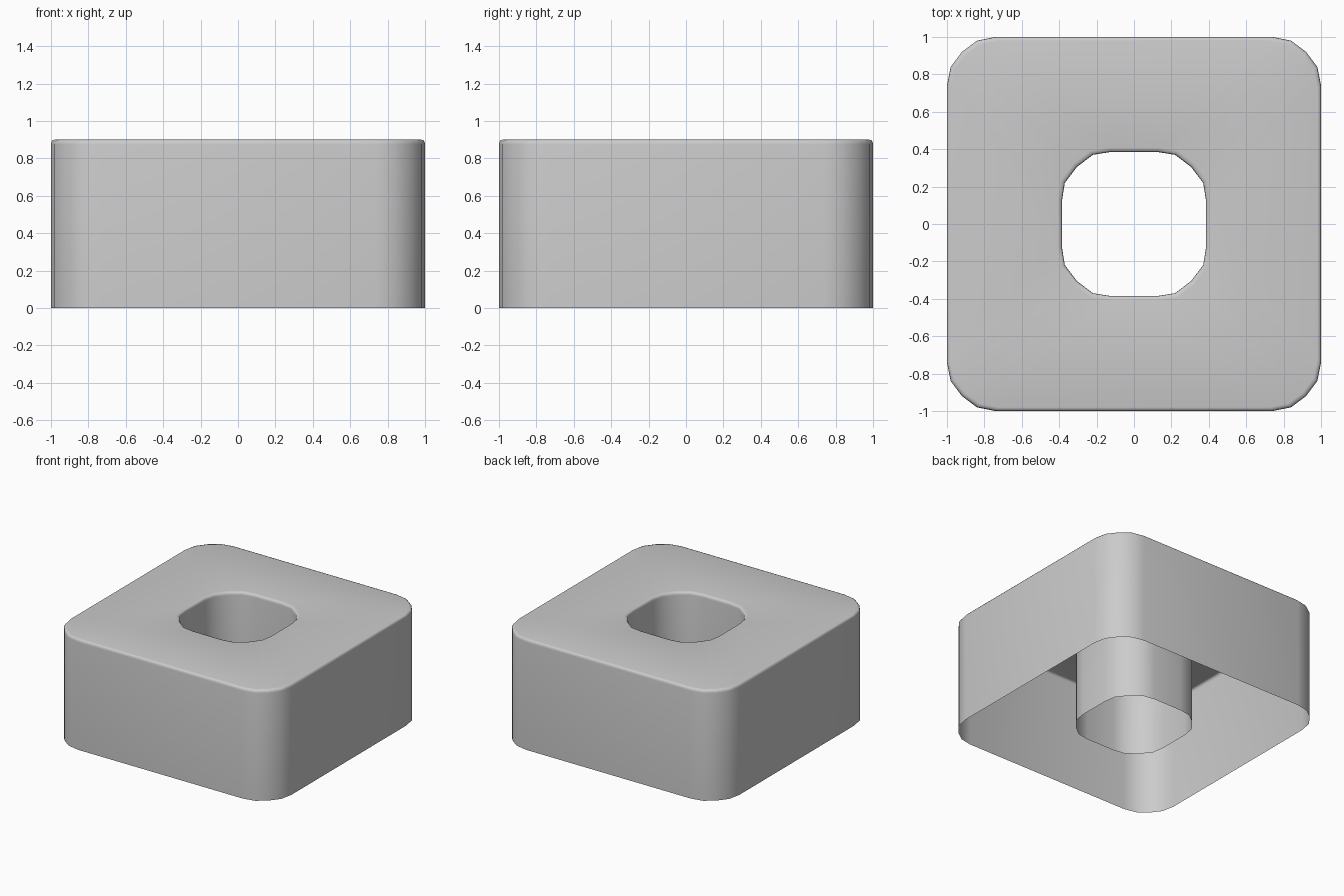
import bpy, bmesh

if "Cube" in bpy.data.objects:
    bpy.data.objects.remove(bpy.data.objects["Cube"])


def rounded_square(corner):
    """Mirror half a corner arc into a full closed loop."""
    quarter = corner + [(y, x) for x, y in reversed(corner[:-1])]
    loop = []
    for _ in range(4):
        loop += quarter
        quarter = [(-y, x) for x, y in quarter]
    return loop


outer = rounded_square([(1.0, 0.74), (0.98, 0.84), (0.92, 0.92)])
inner = rounded_square([(0.385, 0.125), (0.37, 0.22), (0.305, 0.305)])

# Cross-section: outer wall, soft top edge, flat top, soft hole edge, tube
section = [
    (outer, 1.0, 0.0), (outer, 1.0, 0.875), (outer, 0.998, 0.888),
    (outer, 0.992, 0.897), (outer, 0.98, 0.9),
    (inner, 1.06, 0.9), (inner, 1.02, 0.897),
    (inner, 1.005, 0.888), (inner, 1.0, 0.875), (inner, 1.0, 0.0),
]

# Hollow block with an open underside and a central tube
bm = bmesh.new()
rings = [[bm.verts.new((x * s, y * s, z)) for x, y in loop]
         for loop, s, z in section]
n = len(outer)
for a, b in zip(rings, rings[1:]):
    for i in range(n):
        j = (i + 1) % n
        bm.faces.new((a[i], a[j], b[j], b[i])).smooth = True

mesh = bpy.data.meshes.new("hollow_block")
bm.to_mesh(mesh)
bm.free()
block = bpy.data.objects.new("hollow_block", mesh)
bpy.context.collection.objects.link(block)
